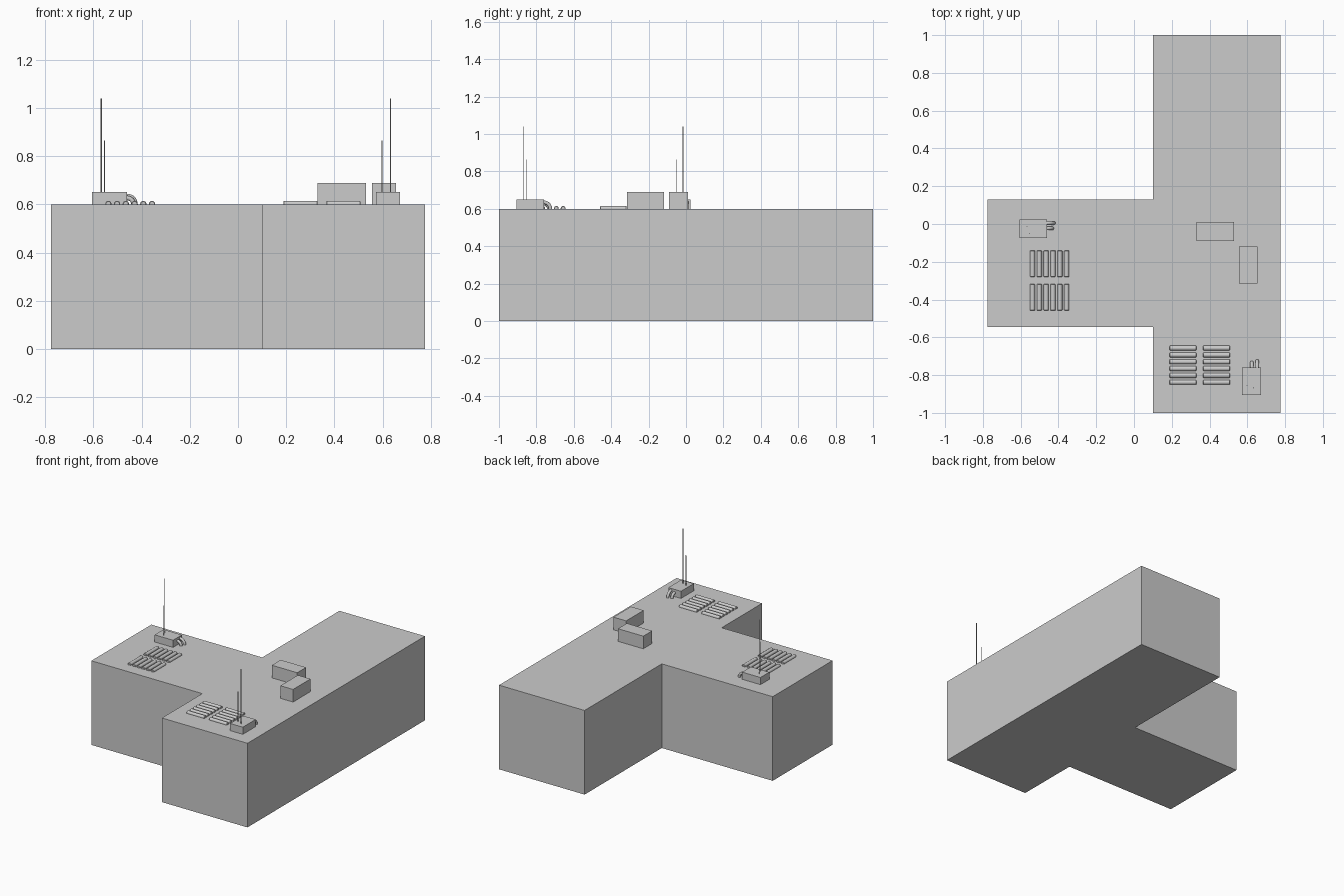
import bpy, bmesh
from math import pi, sin, cos
from mathutils import Matrix, Vector

if "Cube" in bpy.data.objects:
    bpy.data.objects.remove(bpy.data.objects["Cube"])

ROOF = 0.6


def finish(name, bm, mat=Matrix(), smooth=False):
    bm.transform(mat)
    bmesh.ops.recalc_face_normals(bm, faces=bm.faces)
    me = bpy.data.meshes.new(name)
    bm.to_mesh(me)
    bm.free()
    ob = bpy.data.objects.new(name, me)
    bpy.context.collection.objects.link(ob)
    if smooth:
        bpy.ops.object.select_all(action='DESELECT')
        ob.select_set(True)
        bpy.context.view_layer.objects.active = ob
        bpy.ops.object.shade_smooth_by_angle(angle=0.7)
    return ob


def box(name, x0, x1, y0, y1, z0, z1, mat=Matrix()):
    bm = bmesh.new()
    m = Matrix.Translation(((x0 + x1) / 2, (y0 + y1) / 2, (z0 + z1) / 2)) @ \
        Matrix.Diagonal((x1 - x0, y1 - y0, z1 - z0, 1))
    bmesh.ops.create_cube(bm, size=1, matrix=m)
    finish(name, bm, mat)


def tube(name, rings, sides, mat):
    """Skin a tube through (centre, side axis, up axis, radius) rings, with capped ends."""
    bm = bmesh.new()
    loops = []
    for c, u, v, r in rings:
        loops.append([bm.verts.new(Vector(c) + r * (cos(a) * Vector(u) + sin(a) * Vector(v)))
                      for a in (2 * pi * i / sides for i in range(sides))])
    for a, b in zip(loops, loops[1:]):
        for i in range(sides):
            j = (i + 1) % sides
            bm.faces.new((a[i], a[j], b[j], b[i]))
    bm.faces.new(loops[0])
    bm.faces.new(loops[-1])
    finish(name, bm, mat, smooth=True)


# T-shaped building from an extruded footprint
plan = [(0.1, -1), (0.775, -1), (0.775, 1), (0.1, 1),
        (0.1, 0.13), (-0.775, 0.13), (-0.775, -0.545), (0.1, -0.545)]
bm = bmesh.new()
base = bm.faces.new([bm.verts.new((x, y, 0)) for x, y in plan])
ext = bmesh.ops.extrude_face_region(bm, geom=[base], use_keep_orig=True)
bmesh.ops.translate(bm, vec=(0, 0, ROOF),
                    verts=[g for g in ext['geom'] if isinstance(g, bmesh.types.BMVert)])
finish("building", bm)

# Two large roof boxes
box("roof_box_a", 0.33, 0.53, -0.09, 0.01, ROOF, 0.69)
box("roof_box_b", 0.555, 0.655, -0.315, -0.118, ROOF, 0.69)


def roof_set(tag, mat):
    # Equipment housing
    box(tag + "_housing", -0.0725, 0.0725, -0.05, 0.05, 0, 0.051, mat)
    # Antennas
    for n, (x, y, top, r) in enumerate([(-0.0345, 0.010, 0.44, 0.0025),
                                        (-0.0205, -0.024, 0.265, 0.002)]):
        tube(f"{tag}_antenna_{n}",
             [((x, y, z), (1, 0, 0), (0, 1, 0), r) for z in (0.05, top)], 8, mat)
    # Elbow ducts from housing down to the roof
    for n, (y, big) in enumerate([(0.030, 0.035), (0.002, 0.027)]):
        rings = []
        for i in range(9):
            a = pi / 2 * i / 8
            d = (sin(a), 0, cos(a))
            rings.append(((0.0725 + big * d[0], y, big * d[2]), (0, 1, 0), d, 0.0095))
        tube(f"{tag}_duct_{n}", rings, 16, mat)
    # Two banks of six rounded roof tubes
    for bank, y0 in enumerate((-0.256, -0.434)):
        for i in range(6):
            x = -0.005 + i * 0.0362
            prof = [(0, 0.010), (0.003, 0.013), (0.139, 0.013), (0.142, 0.010)]
            tube(f"{tag}_roof_tube_{bank}_{i}",
                 [((x, y0 + t, 0.002), (1, 0, 0), (0, 0, 1), r) for t, r in prof], 16, mat)


# Left set, and a second set mirrored across the diagonal
swap_xy = Matrix(((0, 1, 0, 0), (1, 0, 0, 0), (0, 0, 1, 0), (0, 0, 0, 1)))
roof_set("wing", Matrix.Translation((-0.5325, -0.025, ROOF)))
roof_set("front", Matrix.Translation((0.622, -0.833, ROOF)) @ swap_xy)
